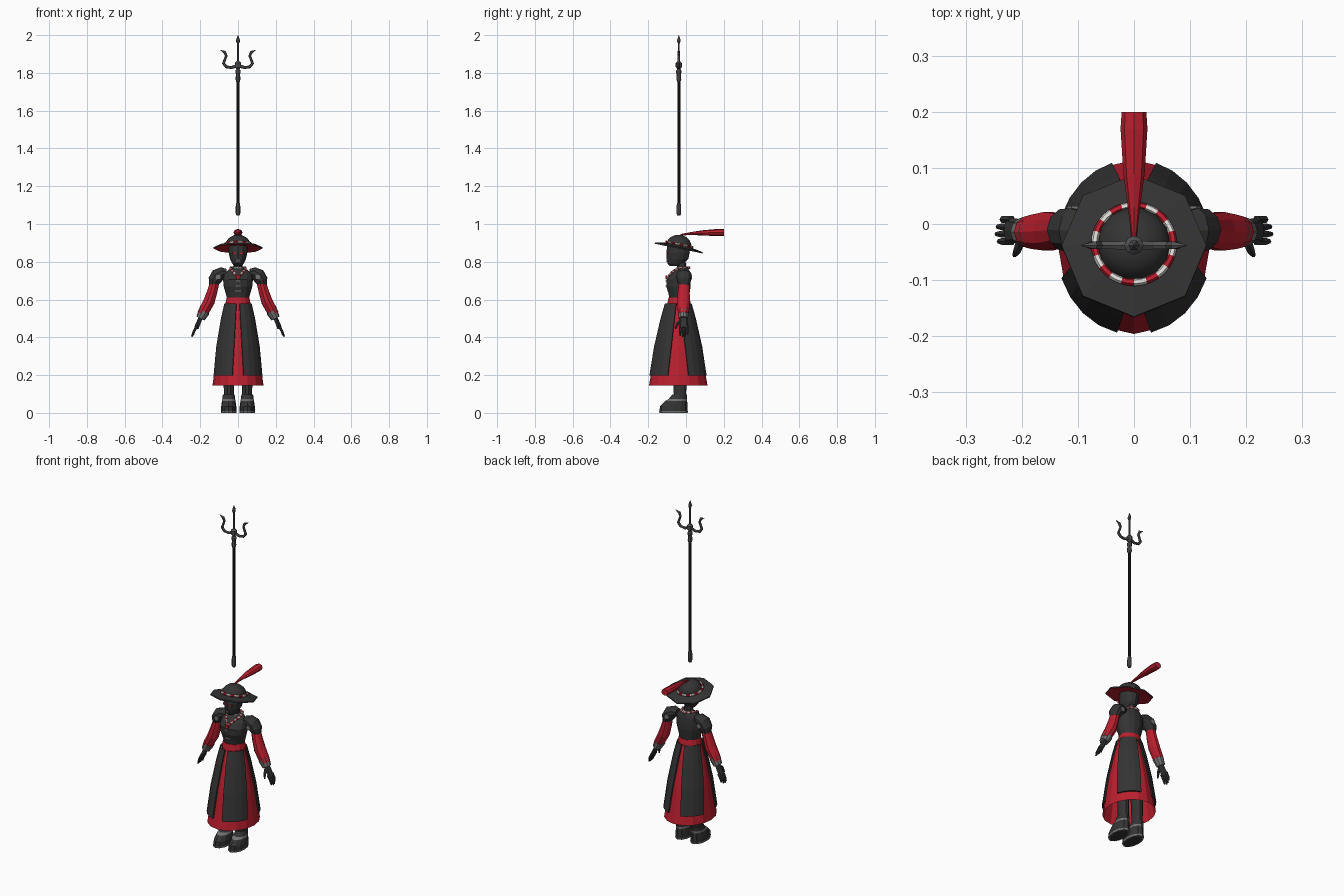
import bpy, bmesh, math
from mathutils import Vector, Matrix

if "Cube" in bpy.data.objects:
    bpy.data.objects.remove(bpy.data.objects["Cube"])

def mat(name, r, g, b):
    m = bpy.data.materials.new(name)
    m.diffuse_color = (r, g, b, 1)
    m.use_nodes = True
    m.node_tree.nodes["Principled BSDF"].inputs["Base Color"].default_value = m.diffuse_color
    return m

BLACK = mat("charcoal cloth", .034, .034, .035)
SHAFT = mat("black wood", .014, .013, .013)
GREY = mat("light grey", .17, .17, .17)
STEEL = mat("dark steel", .085, .085, .09)
RED = mat("red cloth", .50, .014, .028)
WHITE = mat("white", .75, .73, .70)

def finish(name, bm, mats, mirror=False, smooth=False):
    bmesh.ops.recalc_face_normals(bm, faces=bm.faces)
    me = bpy.data.meshes.new(name)
    bm.to_mesh(me)
    bm.free()
    for m in mats:
        me.materials.append(m)
    ob = bpy.data.objects.new(name, me)
    bpy.context.collection.objects.link(ob)
    if mirror:
        ob.modifiers.new("mirror", 'MIRROR').use_mirror_merge = False
    if smooth:
        bpy.context.view_layer.objects.active = ob
        ob.select_set(True)
        bpy.ops.object.shade_smooth_by_angle(angle=math.radians(40))
        ob.select_set(False)
    return ob

def tube(name, pts, radii, n, *mats, pick=None, axis=None, ref=(0, 1, 0),
         closed=False, cap=True, **kw):
    """Skin elliptical rings along a path; pick(ring, side) gives the colour slot."""
    bm = bmesh.new()
    pts = [Vector(p) for p in pts]
    k, rings = len(pts), []
    for i, p in enumerate(pts):
        if axis:
            t = Vector(axis)
        elif closed:
            t = pts[(i + 1) % k] - pts[i - 1]
        else:
            t = pts[min(i + 1, k - 1)] - pts[max(i - 1, 0)]
        t.normalize()
        b = Vector(ref)
        b = (b - t * b.dot(t)).normalized()
        a = b.cross(t)
        r = radii[i] if isinstance(radii, (list, tuple)) else radii
        ra, rb = r if isinstance(r, tuple) else (r, r)
        rings.append([bm.verts.new(p + a * ra * math.cos(2 * math.pi * j / n)
                                   + b * rb * math.sin(2 * math.pi * j / n)) for j in range(n)])
    for i in range(k if closed else k - 1):
        A, B = rings[i], rings[(i + 1) % k]
        for j in range(n):
            f = bm.faces.new((A[j], A[(j + 1) % n], B[(j + 1) % n], B[j]))
            f.material_index = pick(i, j) if pick else 0
    if cap and not closed:
        for i, ring in ((0, rings[0]), (k - 2, rings[-1])):
            bm.faces.new(ring).material_index = pick(i, 0) if pick else 0
    return finish(name, bm, mats, **kw)

def stack(name, rows, n, *mats, x=0, **kw):
    """Horizontal rings given as (z, centre y, x radius, y radius)."""
    return tube(name, [(x, r[1], r[0]) for r in rows], [(r[2], r[3]) for r in rows],
                n, *mats, axis=(0, 0, 1), **kw)

def box(name, loc, size, m, mirror=False):
    bm = bmesh.new()
    bmesh.ops.create_cube(bm, size=1, matrix=Matrix.Translation(loc) @ Matrix.Diagonal((*size, 1)))
    return finish(name, bm, [m], mirror)

# floating trident
TY = -.038
def pole(name, zr, n, m):
    stack(name, [(z, TY, r, r) for z, r in zr], n, m)
pole("trident_shaft", [(1.09, .008), (1.77, .008)], 8, SHAFT)
pole("trident_foot", [(1.045, .008), (1.055, .012), (1.095, .012), (1.112, .009)], 8, STEEL)
pole("trident_socket", [(1.752, .009), (1.765, .013), (1.795, .011), (1.80, .014), (1.812, .014),
                        (1.82, .008), (1.832, .017), (1.852, .017), (1.862, .007)], 8, STEEL)
pole("trident_middle_prong", [(1.855, .006), (1.955, .005), (1.965, .010), (1.975, .010), (2.0, .001)], 6, STEEL)
tube("trident_side_prong",
     [(.005, TY, 1.838), (.035, TY, 1.828), (.062, TY, 1.832), (.077, TY, 1.85), (.069, TY, 1.872),
      (.062, TY, 1.89), (.071, TY, 1.91), (.094, TY, 1.921)],
     [.009, .008, .008, .008, .007, .007, .008, .001], 6, STEEL, mirror=True)

# hat, tilted up at the front
tilt = Matrix.Translation((0, -.039, .875)) @ Matrix.Rotation(-.2, 4, 'X')
hat = [tube("hat_brim", [(0, 0, .014), (0, 0, .002), (0, 0, -.005), (0, 0, .002)], [.06, .129, .129, .05],
            8, BLACK, RED, axis=(0, 0, 1), pick=lambda i, j: int(i == 2)),
       stack("hat_crown", [(.005, 0, .066, .066), (.03, 0, .064, .064), (.05, 0, .05, .05),
                           (.063, 0, .028, .028), (.068, 0, .004, .004)], 14, BLACK, smooth=True),
       tube("hat_band", [(.07 * math.cos(a * math.pi / 20), .07 * math.sin(a * math.pi / 20), .018)
                         for a in range(40)], .0065, 6, RED, WHITE, closed=True, ref=(0, 0, 1),
            pick=lambda i, j: (i // 2) % 2)]
for ob in hat:
    ob.matrix_world = tilt
tube("hat_feather", [(0, -.028, .943), (0, .03, .95), (0, .09, .953), (0, .17, .955), (0, .2, .955)],
     [(.004, .004), (.011, .008), (.019, .014), (.024, .019), (.022, .018)], 8, RED, ref=(0, 0, 1))

# head and neck
stack("head", [(.778, -.055, .02, .03), (.79, -.055, .03, .043), (.815, -.045, .042, .057),
               (.85, -.042, .05, .062), (.89, -.04, .05, .058)], 12, BLACK)
box("eye", (.02, -.097, .845), (.017, .009, .009), RED, True)
box("mouth_guard", (0, -.1, .806), (.024, .008, .012), STEEL)
stack("neck", [(.74, -.02, .026, .026), (.80, -.025, .022, .024)], 10, BLACK)
stack("collar", [(.757, -.02, .036, .034), (.772, -.02, .029, .03)], 12, GREY)

# bodice with clasps, necklace and belt
stack("bodice", [(.60, -.036, .056, .052), (.635, -.037, .066, .058), (.67, -.04, .076, .066),
                 (.705, -.04, .079, .066), (.735, -.03, .075, .052), (.757, -.021, .052, .038),
                 (.767, -.02, .03, .03)], 14, BLACK)
for z, w, y in ((.645, .032, -.096), (.672, .028, -.106), (.698, .022, -.106)):
    box("bodice_clasp", (0, y, z), (w, .006, .006), GREY)
chain = [(.0, .018, .768), (.028, .006, .77), (.04, -.025, .768), (.037, -.055, .758), (.022, -.078, .742),
         (.0, -.098, .718)]
fine = []
for p, q in zip(chain, chain[1:]):
    fine += [Vector(p).lerp(Vector(q), s / 3) for s in range(3)]
fine.append(Vector(chain[-1]))
tube("necklace", fine, .0065, 5, WHITE, RED, ref=(0, .3, 1), pick=lambda i, j: i % 2, mirror=True)
box("necklace_pendant", (0, -.104, .718), (.02, .009, .02), RED)
stack("belt", [(.572, -.037, .065, .062), (.582, -.037, .066, .063), (.61, -.037, .06, .057)], 14, RED)

# red underskirt
CY = -.041
SKIRT = [(.58, .06, .058), (.50, .083, .085), (.35, .111, .121), (.19, .129, .147), (.145, .135, .155)]
stack("underskirt", [(z, CY, a, b) for z, a, b in SKIRT], 16, RED, cap=False)

# four black overskirt panels with slits at the front, back and sides
def panel(name, slit, sy):
    bm, rows = bmesh.new(), []
    for i, (z, rx, ry) in enumerate([(.578, .064, .062)] + SKIRT[1:3] + [(.198, .129, .147)]):
        rx, ry, f, m = rx + .006, ry + .006, (.58 - z) / .38, 4
        a0 = math.asin((.008 + slit * f) / rx)
        a1 = math.pi / 2 - math.asin((.010 + .044 * f) / ry)
        angs = [a0 + (a1 - a0) * j / m for j in range(m + 1)]
        rows.append([bm.verts.new((rx * math.sin(a), CY + sy * ry * math.cos(a), z)) for a in angs])
    for A, B in zip(rows, rows[1:]):
        for j in range(len(A) - 1):
            bm.faces.new((A[j], A[j + 1], B[j + 1], B[j]))
    ob = finish(name, bm, [BLACK])
    so = ob.modifiers.new("thickness", 'SOLIDIFY')
    so.thickness, so.offset = .007, 0
    ob.modifiers.new("mirror", 'MIRROR').use_mirror_merge = False
panel("front_overskirt_panel", .021, -1)
panel("back_overskirt_panel", .03, 1)

# arms
tube("shoulder_puff", [(.06, -.012, .742), (.082, -.012, .742), (.108, -.011, .728), (.124, -.01, .702),
                       (.131, -.01, .675)],
     [(.02, .025), (.03, .034), (.037, .041), (.034, .038), (.022, .027)], 10, BLACK, mirror=True)
for y, nm in ((-.052, "front"), (.029, "back")):
    tube(nm + "_shoulder_stud", [(.104, y - .003, .718), (.104, y + .003, .718)], .015, 6, GREY,
         ref=(0, 0, 1), mirror=True)
tube("sleeve", [(.122, -.01, .695), (.137, -.012, .64), (.153, -.013, .59), (.176, -.014, .548), (.19, -.014, .522)],
     [(.024, .028), (.027, .033), (.03, .036), (.029, .032), (.027, .028)], 10, RED, mirror=True)
tube("cuff", [(.179, -.014, .538), (.199, -.014, .5)], [(.031, .031), (.024, .025)], 10, GREY, mirror=True)
tube("palm", [(.19, -.012, .515), (.205, -.012, .488), (.224, -.012, .45)],
     [(.012, .015), (.011, .021), (.009, .024)], 8, BLACK, mirror=True)
for i, y in enumerate((-.031, -.018, -.005, .008)):
    e = (0, .004, .002, -.005)[i]
    tube("finger", [(.218, y, .46), (.233, y, .432), (.241 + e, y, .408 - e)], [.0075, .007, .004],
         6, BLACK, mirror=True)
tube("thumb", [(.2, -.024, .492), (.207, -.045, .472), (.213, -.056, .445)], [.009, .008, .004], 6,
     BLACK, mirror=True)

# legs and boots
stack("leg", [(.085, -.032, .026, .034), (.15, -.032, .028, .036), (.4, -.036, .036, .04)], 10,
      BLACK, x=.048, mirror=True)
stack("boot", [(.010, -.066, .040, .074), (.035, -.065, .040, .073), (.055, -.056, .037, .063),
               (.063, -.052, .036, .058), (.074, -.043, .034, .048), (.098, -.033, .031, .039)], 12,
      BLACK, GREY, x=.049, mirror=True, pick=lambda i, j: int(i == 3))
stack("sole", [(0, -.066, .041, .075), (.011, -.066, .042, .077)], 12, GREY, x=.049, mirror=True)
stack("sole_tread", [(-.0005, -.066, .034, .067), (.004, -.066, .034, .067)], 12, BLACK, x=.049, mirror=True)
